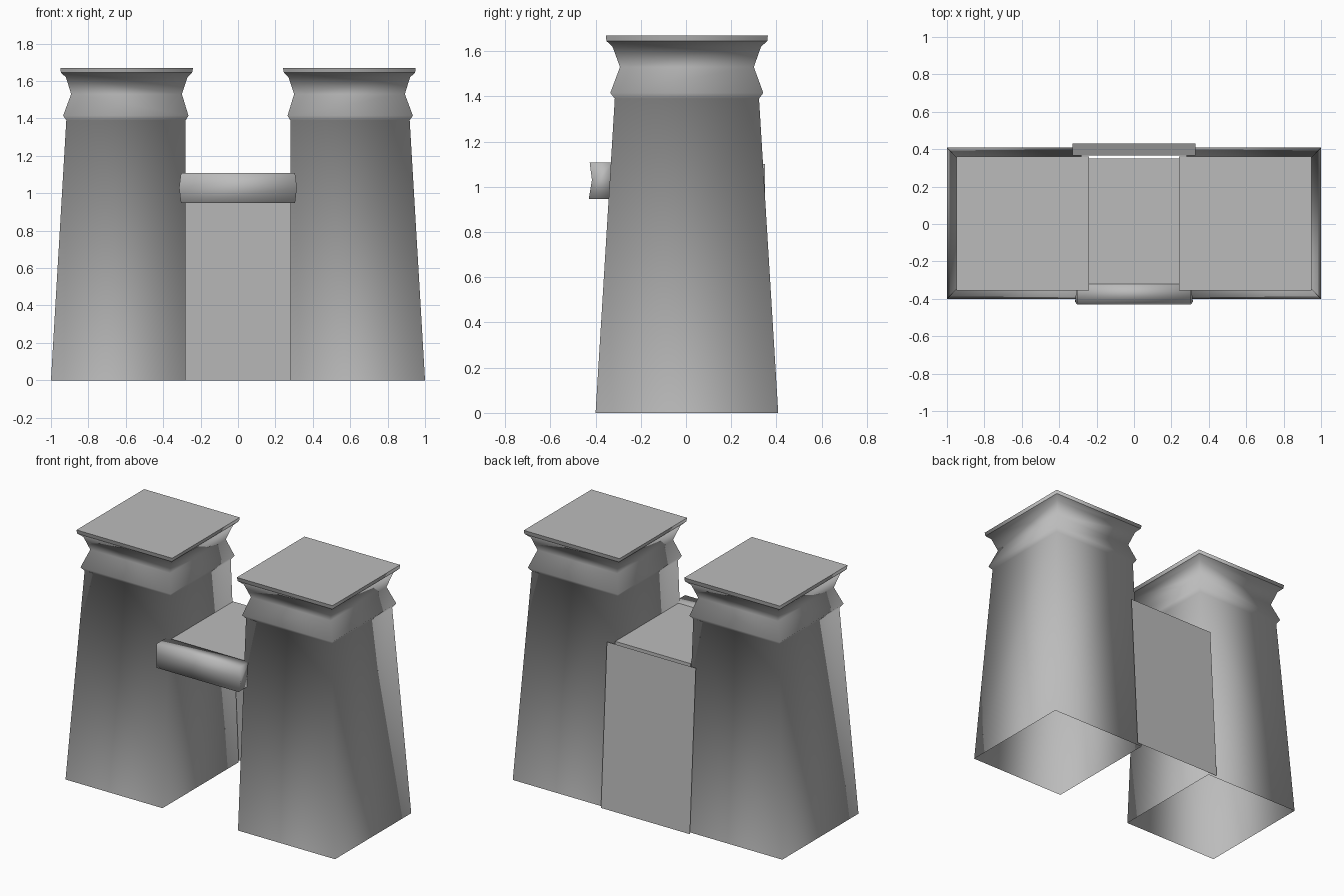
import bpy
import bmesh

cube = bpy.data.objects.get("Cube")
if cube:
    bpy.data.objects.remove(cube, do_unlink=True)

stone = bpy.data.materials.new("grey_stone")
stone.use_nodes = True
GREY = (0.5, 0.5, 0.5, 1)
stone.diffuse_color = GREY
stone.node_tree.nodes["Principled BSDF"].inputs["Base Color"].default_value = GREY


def finish(name, bm):
    """Turn a bmesh into a linked stone object."""
    mesh = bpy.data.meshes.new(name)
    bm.to_mesh(mesh)
    bm.free()
    mesh.materials.append(stone)
    obj = bpy.data.objects.new(name, mesh)
    bpy.context.collection.objects.link(obj)
    return obj


def loft(bm, rings):
    """Skin closed rings of points with smooth quads."""
    loops = [[bm.verts.new(p) for p in ring] for ring in rings]
    n = len(loops[0])
    for a, b in zip(loops, loops[1:]):
        for i in range(n):
            j = (i + 1) % n
            bm.faces.new((a[i], a[j], b[j], b[i])).smooth = True
    return loops


def make_sharp(bm, loop):
    for i, v in enumerate(loop):
        edge = bm.edges.get((v, loop[(i + 1) % len(loop)]))
        if edge:
            edge.smooth = False


# Battered towers: height, inner x, outer x, front y, back y
LEVELS = [
    (0.00, 0.28, 1.000, -0.400, 0.408),
    (1.39, 0.28, 0.918, -0.315, 0.323),
    (1.415, 0.265, 0.935, -0.335, 0.342),
    (1.53, 0.30, 0.892, -0.292, 0.300),
    (1.62, 0.27, 0.920, -0.325, 0.332),
    (1.645, 0.245, 0.947, -0.352, 0.360),
    (1.67, 0.24, 0.950, -0.355, 0.362),
]
bm = bmesh.new()
rings = [[(xi, yf, z), (xo, yf, z), (xo, yb, z), (xi, yb, z)]
         for z, xi, xo, yf, yb in LEVELS]
loops = loft(bm, rings)
bm.faces.new(loops[-1])
make_sharp(bm, loops[-1])
make_sharp(bm, loops[-2])
towers = finish("towers", bm)
mirror = towers.modifiers.new("mirror", "MIRROR")
mirror.use_axis[0] = True

# Lintel with a hollowed front and slightly bulging ends
PROFILE = [(-0.32, 0.947), (-0.43, 0.947), (-0.416, 1.03),
           (-0.426, 1.107), (-0.32, 1.107)]
bm = bmesh.new()
ends = [[(s * (0.315 if z == 1.03 else 0.305), y, z) for y, z in PROFILE]
        for s in (-1, 1)]
loops = loft(bm, ends)
for loop in loops:
    bm.faces.new(loop).smooth = True
bmesh.ops.recalc_face_normals(bm, faces=bm.faces[:])
finish("lintel", bm)

# Slab roofing the passage
bm = bmesh.new()
bmesh.ops.create_cube(bm, size=1)
bmesh.ops.scale(bm, vec=(0.56, 0.70, 0.15), verts=bm.verts[:])
bmesh.ops.translate(bm, vec=(0, 0, 1.025), verts=bm.verts[:])
finish("passage_slab", bm)

# Leaning panel closing the back of the passage
bm = bmesh.new()
corners = [(0.33, 0.43, 0), (-0.33, 0.43, 0), (-0.33, 0.367, 1.09), (0.33, 0.367, 1.09)]
bm.faces.new([bm.verts.new(p) for p in corners])
finish("back_panel", bm)
